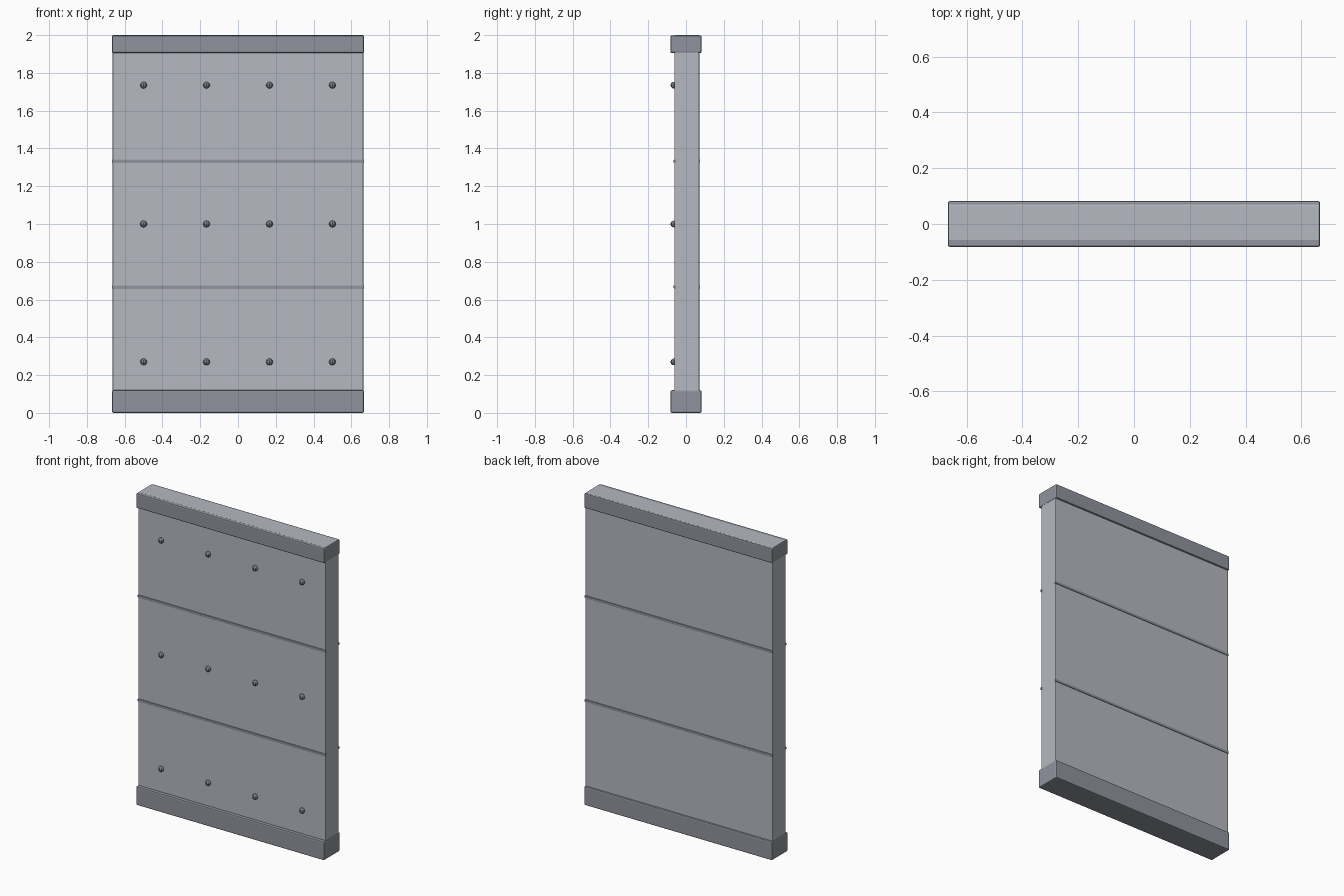
import bpy

cube = bpy.data.objects.get("Cube")
if cube:
    bpy.data.objects.remove(cube, do_unlink=True)


def material(name, rgb):
    mat = bpy.data.materials.new(name)
    mat.use_nodes = True
    colour = (*rgb, 1)
    mat.diffuse_color = colour
    for node in mat.node_tree.nodes:
        if node.type == 'BSDF_PRINCIPLED':
            node.inputs["Base Color"].default_value = colour
    return mat


light_grey = material("light grey panel", (0.46, 0.48, 0.53))
mid_grey = material("mid grey trim", (0.28, 0.295, 0.34))
dark_grey = material("dark grey rivet", (0.2, 0.21, 0.235))


def box(name, low, high, mat, bevel):
    """Bevelled box between two corners."""
    centre = [(a + b) / 2 for a, b in zip(low, high)]
    bpy.ops.mesh.primitive_cube_add(size=1, location=centre)
    obj = bpy.context.object
    obj.name = name
    obj.scale = [b - a for a, b in zip(low, high)]
    bpy.ops.object.transform_apply(location=False, rotation=False, scale=True)
    obj.data.materials.append(mat)
    mod = obj.modifiers.new("edge", 'BEVEL')
    mod.width = bevel
    mod.segments = 2
    return obj


# Main wall slab, its top just showing through the upper rail
FRONT, BACK = -0.061, 0.071
box("wall_panel", (-0.664, FRONT, 0.01), (0.664, BACK, 2.0), light_grey, 0.004)

# Rails along the top and bottom
box("top_rail", (-0.667, -0.082, 1.905), (0.667, 0.082, 1.9985), mid_grey, 0.007)
box("bottom_rail", (-0.667, -0.082, 0), (0.667, 0.082, 0.12), mid_grey, 0.007)

# Thin seam strips on both faces
for level, z in (("lower", 0.667), ("upper", 1.333)):
    for side, y in (("front", FRONT + 0.002), ("back", BACK - 0.002)):
        box(f"{level}_{side}_seam", (-0.667, y - 0.006, z - 0.008),
            (0.667, y + 0.006, z + 0.008), mid_grey, 0.002)

# Rivets in three rows on the front
for row, z in enumerate((0.27, 1.0, 1.735)):
    for col in range(4):
        bpy.ops.mesh.primitive_uv_sphere_add(
            segments=8, ring_count=6, radius=0.018,
            location=(-0.5 + col / 3, FRONT - 0.003, z))
        rivet = bpy.context.object
        rivet.name = f"rivet_{row + 1}_{col + 1}"
        rivet.data.materials.append(dark_grey)
